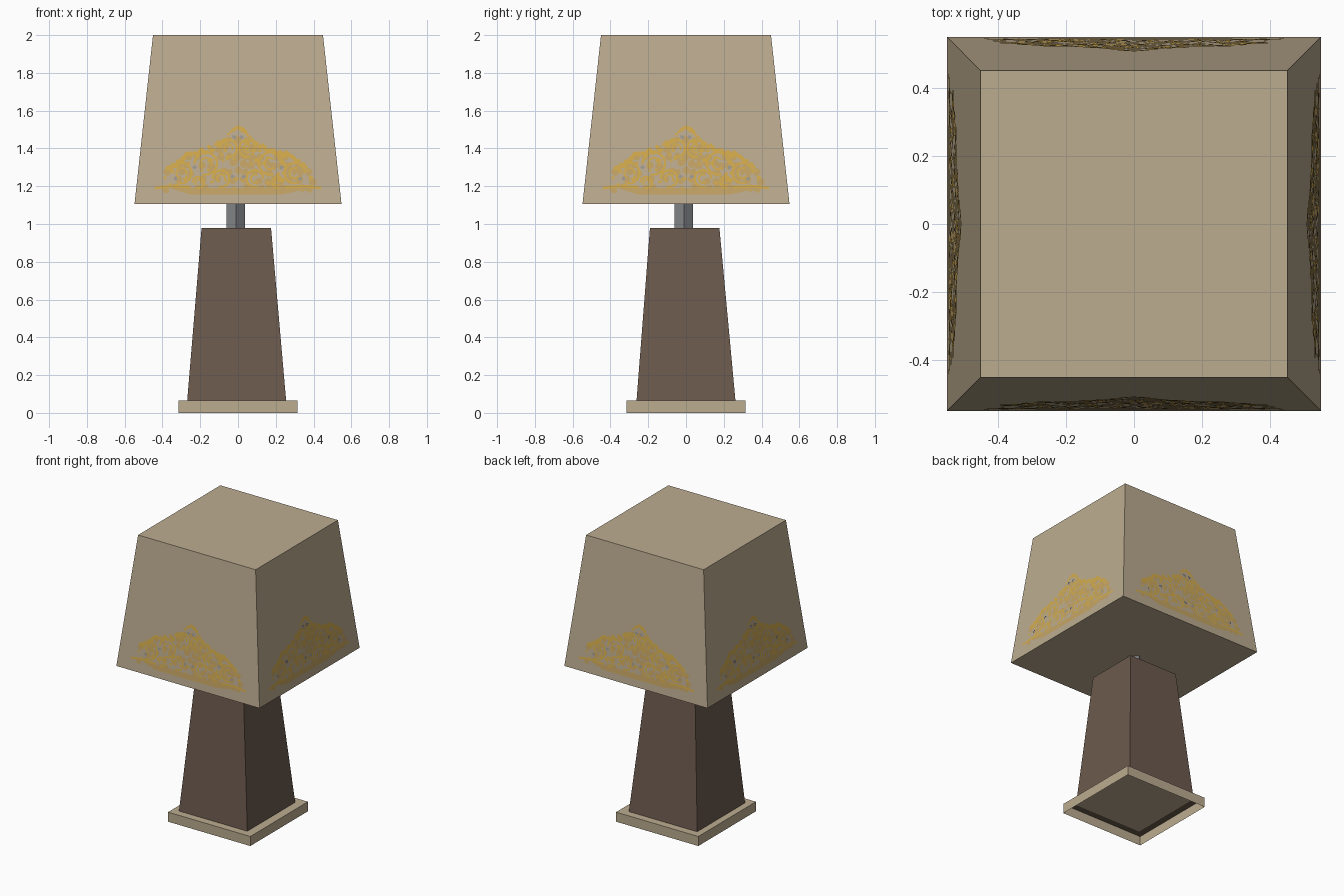
import bpy, math, random

if "Cube" in bpy.data.objects:
    bpy.data.objects.remove(bpy.data.objects["Cube"])

random.seed(4)


def material(name, r, g, b):
    lin = [((c / 255 + 0.055) / 1.055) ** 2.4 for c in (r, g, b)]
    m = bpy.data.materials.new(name)
    m.diffuse_color = (*lin, 1)
    m.use_nodes = True
    m.node_tree.nodes["Principled BSDF"].inputs["Base Color"].default_value = m.diffuse_color
    return m


TAN = material("tan_fabric", 188, 172, 144)
BROWN = material("dark_brown", 108, 90, 78)
GREY = material("grey_metal", 142, 143, 146)
GOLD = material("bright_gold", 212, 172, 76)
DULL = material("dull_gold", 197, 165, 101)
SPECK = material("blue_grey", 160, 154, 146)


def add_mesh(name, verts, faces, mat):
    me = bpy.data.meshes.new(name)
    me.from_pydata(verts, [], faces)
    me.materials.append(mat)
    ob = bpy.data.objects.new(name, me)
    bpy.context.collection.objects.link(ob)
    return ob


def ring(cx, cy, half, z, turn=45):
    r = half * math.sqrt(2)
    return [(cx + r * math.cos(math.radians(turn + 90 * k)),
             cy + r * math.sin(math.radians(turn + 90 * k)), z) for k in range(4)]


def taper(name, lower, upper, mat, bottom=True, top=True):
    faces = [(k, (k + 1) % 4, (k + 1) % 4 + 4, k + 4) for k in range(4)]
    faces += [(3, 2, 1, 0)] if bottom else []
    faces += [(4, 5, 6, 7)] if top else []
    return add_mesh(name, lower + upper, faces, mat)


# Lamp body parts
taper("base_plate", ring(0, 0, 0.315, 0), ring(0, 0, 0.315, 0.066), TAN, bottom=False)
add_mesh("base_underside", ring(0, 0, 0.313, 0.062), [(3, 2, 1, 0)], BROWN)
add_mesh("base_felt", ring(0, 0, 0.263, 0.058), [(3, 2, 1, 0)], TAN)
taper("column", ring(-0.007, 0, 0.262, 0.063), ring(-0.009, -0.007, 0.184, 0.978), BROWN)
d = 0.049 / math.sqrt(2)
taper("neck", ring(-0.011, -0.011, d, 0.95, 0), ring(-0.011, -0.011, d, 1.11, 0), GREY)
Z0, Z1, H0, H1 = 1.105, 2.0, 0.548, 0.45
taper("shade", ring(0, 0, H0, Z0), ring(0, 0, H1, Z1), TAN)

# Ornament drawn in (u, z), then laid on each sloping shade face
SHAPES = {"fill": [], "scroll": [], "gem": []}
OUTLINE = [(-.40, 1.20), (-.37, 1.31), (-.26, 1.385), (-.13, 1.42), (-.05, 1.49), (0, 1.525),
           (.05, 1.49), (.13, 1.42), (.26, 1.385), (.37, 1.31), (.41, 1.20)]


def height(u):
    for (a, za), (b, zb) in zip(OUTLINE, OUTLINE[1:]):
        if a <= u <= b:
            return za + (zb - za) * (u - a) / (b - a)
    return 0


def blob(kind, u, z, r, n=7):
    SHAPES[kind].append([(u + r * random.uniform(.75, 1.2) * math.cos(2 * math.pi * k / n),
                          z + r * random.uniform(.75, 1.2) * math.sin(2 * math.pi * k / n))
                         for k in range(n)])


def ribbon(pts, w):
    for (a, b), (c, e) in zip(pts, pts[1:]):
        length = math.hypot(c - a, e - b)
        nx, nz = -(e - b) / length * w / 2, (c - a) / length * w / 2
        SHAPES["scroll"].append([(a - nx, b - nz), (c - nx, e - nz), (c + nx, e + nz), (a + nx, b + nz)])


def curl(u, z, r, start, sweep, w=0.012):
    ribbon([(u + r * math.cos(start + sweep * k / 10),
             z + r * math.sin(start + sweep * k / 10)) for k in range(11)], w)


# Dull leafy filling, with the lower bar
for row in range(8):
    for col in range(-9, 10):
        u = (col + 0.5 * (row % 2)) * 0.042 + random.uniform(-.01, .01)
        z = 1.19 + row * 0.042 + random.uniform(-.01, .01)
        if z < height(u) - 0.012 and random.random() < 0.8:
            blob("fill", u, z, 0.022)
SHAPES["fill"].append([(-.30, 1.17), (-.25, 1.155), (.22, 1.155), (.30, 1.17), (.36, 1.19), (-.36, 1.19)])

# Bright leaves along the outline
for k in range(61):
    u = -.385 + .77 * k / 60
    blob("scroll", u, height(u) - random.uniform(.005, .03), random.uniform(.008, .016), 6)

# Mirrored scrolls, inner leaves and gems
for s in (-1, 1):
    for u, z, r in ((.30, 1.27, .055), (.17, 1.32, .06), (.09, 1.24, .045), (.05, 1.40, .045), (.21, 1.22, .03)):
        a = 0 if s > 0 else math.pi
        curl(s * u, z, r, a, s * 5.0)
        curl(s * u, z, r * .5, a + 1, s * 4.5, .01)
    ribbon([(s * .44, 1.19), (s * .36, 1.2), (s * .25, 1.195)], .014)
    for u, z in ((.23, 1.30), (.02, 1.46), (.33, 1.24), (.03, 1.25)):
        blob("gem", s * u, z, .011, 6)
for _ in range(70):
    u, z = random.uniform(-.36, .36), random.uniform(1.19, 1.5)
    if z < height(u) - .02:
        blob("scroll", u, z, random.uniform(.007, .014), 5)

# Lay the ornament layers on the four faces
slope = (H0 - H1) / (Z1 - Z0)
for side, turn in (("front", 0), ("right", 1), ("back", 2), ("left", 3)):
    c, s = round(math.cos(turn * math.pi / 2)), round(math.sin(turn * math.pi / 2))
    for kind, mat, lift in (("fill", DULL, .002), ("scroll", GOLD, .004), ("gem", SPECK, .006)):
        verts, faces = [], []
        for poly in SHAPES[kind]:
            faces.append(range(len(verts), len(verts) + len(poly)))
            for u, z in poly:
                y = -(H0 - (z - Z0) * slope) - lift
                verts.append((u * c - y * s, u * s + y * c, z))
        add_mesh(f"{side}_ornament_{kind}", verts, [tuple(f) for f in faces], mat)
